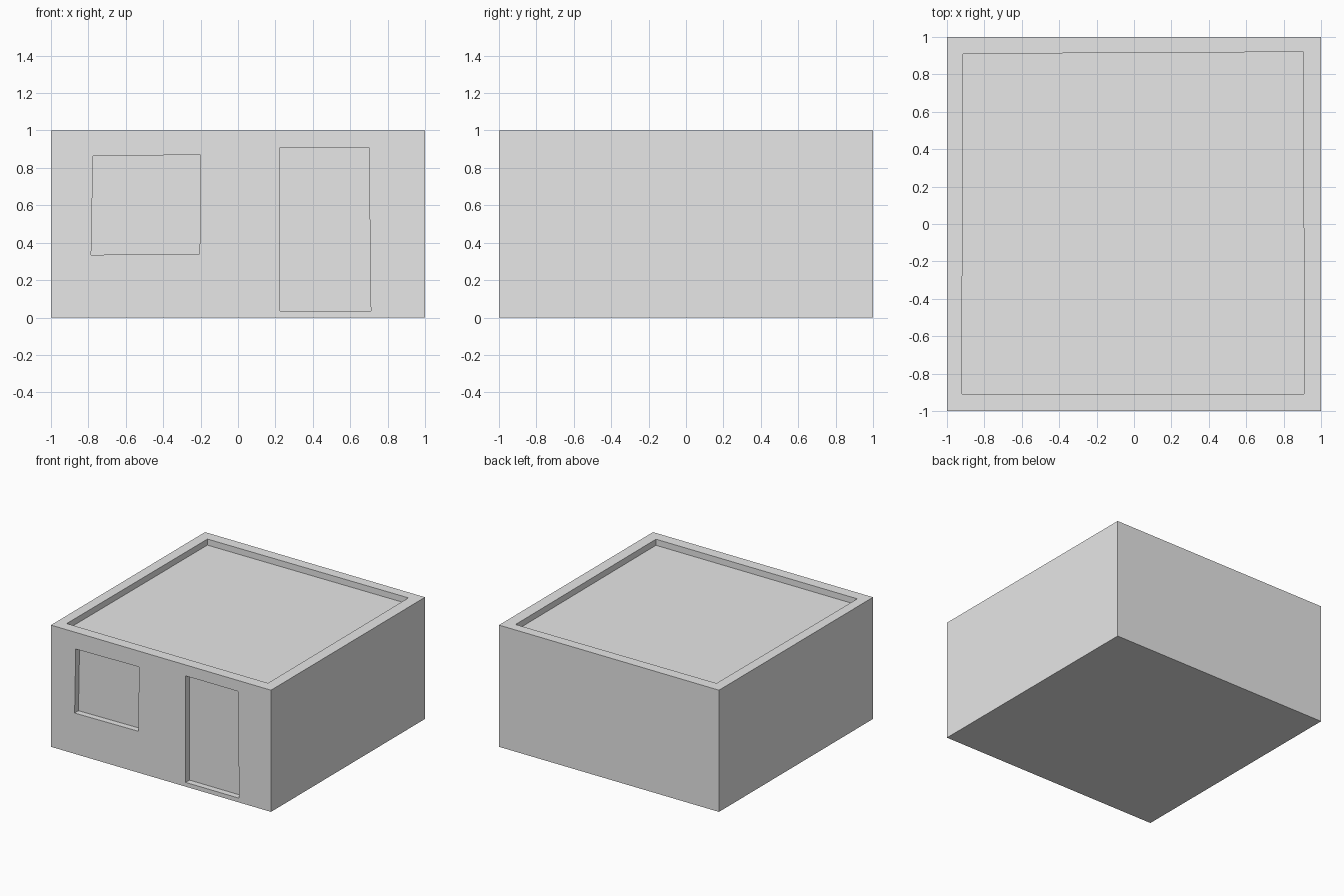
import bpy
import bmesh
from mathutils import Vector

start_cube = bpy.data.objects.get("Cube")
if start_cube:
    bpy.data.objects.remove(start_cube, do_unlink=True)

# Single plain grey
grey = bpy.data.materials.new("plain_grey")
grey.use_nodes = True
colour = (0.8, 0.8, 0.8, 1.0)
grey.diffuse_color = colour
grey.node_tree.nodes["Principled BSDF"].inputs["Base Color"].default_value = colour


def prism(name, corners, direction):
    """Extrude a flat outline along a direction into a closed solid."""
    bm = bmesh.new()
    face = bm.faces.new([bm.verts.new(c) for c in corners])
    new = bmesh.ops.extrude_face_region(bm, geom=[face])["geom"]
    moved = [v for v in new if isinstance(v, bmesh.types.BMVert)]
    bmesh.ops.translate(bm, verts=moved, vec=Vector(direction))
    bmesh.ops.recalc_face_normals(bm, faces=bm.faces)
    mesh = bpy.data.meshes.new(name)
    bm.to_mesh(mesh)
    bm.free()
    mesh.materials.append(grey)
    obj = bpy.data.objects.new(name, mesh)
    bpy.context.collection.objects.link(obj)
    return obj


def carve(target, cutter):
    """Cut a recess into the target and discard the cutter."""
    cutter.hide_render = True
    mod = target.modifiers.new(cutter.name, "BOOLEAN")
    mod.operation = "DIFFERENCE"
    mod.solver = "EXACT"
    mod.object = cutter
    bpy.context.view_layer.objects.active = target
    bpy.ops.object.modifier_apply(modifier=mod.name)
    bpy.data.objects.remove(cutter, do_unlink=True)


DEPTH = 0.05   # depth of every recess
OVER = 0.1     # cutter overshoot outside the block

# Main block
house = prism("house_block", [(-1, -1, 0), (1, -1, 0), (1, 1, 0), (-1, 1, 0)], (0, 0, 1))

# Sunken flat roof inside a raised rim
roof = [(-0.92, -0.91), (0.91, -0.91), (0.905, 0.92), (-0.915, 0.91)]
carve(house, prism("roof_recess", [(x, y, 1 - DEPTH) for x, y in roof], (0, 0, DEPTH + OVER)))

# Window and door recesses, slightly uneven like hand-drawn outlines
window = [(-0.785, 0.335), (-0.205, 0.34), (-0.2, 0.87), (-0.775, 0.863)]
door = [(0.225, 0.035), (0.71, 0.035), (0.7, 0.91), (0.225, 0.91)]
for name, outline in (("window_recess", window), ("door_recess", door)):
    carve(house, prism(name, [(x, DEPTH - 1, z) for x, z in outline], (0, -DEPTH - OVER, 0)))
